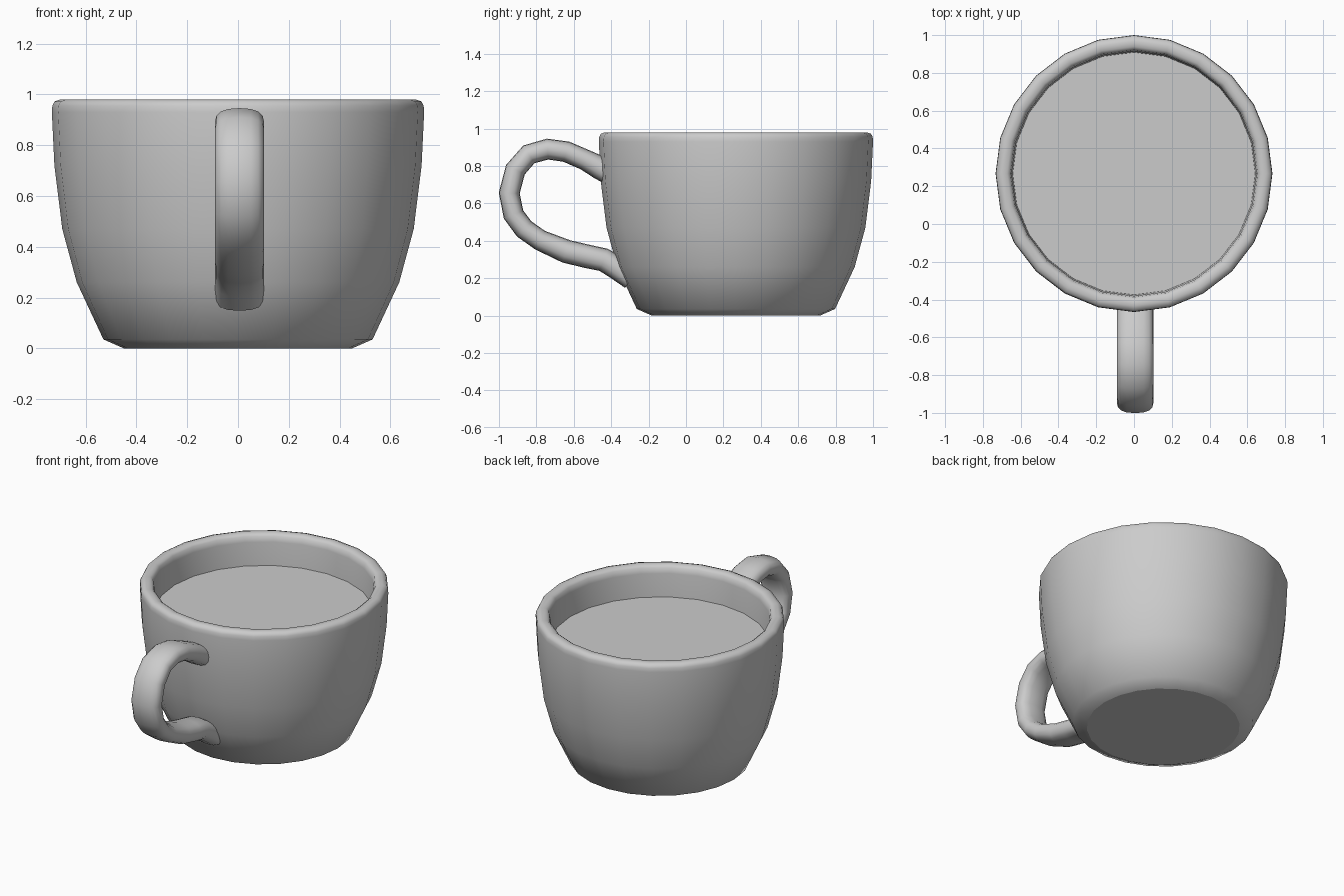
import bpy, bmesh, math
from mathutils import Vector

if "Cube" in bpy.data.objects:
    bpy.data.objects.remove(bpy.data.objects["Cube"])

CY = 0.267      # cup centre along y
SIDES = 24


def finish(name, bm, angle):
    bmesh.ops.recalc_face_normals(bm, faces=bm.faces)
    me = bpy.data.meshes.new(name)
    bm.to_mesh(me)
    bm.free()
    ob = bpy.data.objects.new(name, me)
    bpy.context.collection.objects.link(ob)
    bpy.ops.object.select_all(action='DESELECT')
    ob.select_set(True)
    bpy.context.view_layer.objects.active = ob
    bpy.ops.object.shade_smooth_by_angle(angle=math.radians(angle))
    return ob


def skin(name, rings, angle):
    """Bridge a list of closed point rings and cap both ends."""
    bm = bmesh.new()
    loops = [[bm.verts.new(p) for p in r] for r in rings]
    n = len(loops[0])
    for a, b in zip(loops, loops[1:]):
        for i in range(n):
            j = (i + 1) % n
            bm.faces.new((a[i], a[j], b[j], b[i]))
    caps = [bm.faces.new(loops[0]), bm.faces.new(loops[-1])]
    for e in caps[0].edges:
        e.smooth = False
    return finish(name, bm, angle)


def circle(r, z):
    return [(r * math.sin(2 * math.pi * i / SIDES),
             CY + r * math.cos(2 * math.pi * i / SIDES), z) for i in range(SIDES)]


# Cup body: outer wall, rounded rim, inner wall and inner floor
profile = [(0.45, 0), (0.53, 0.035), (0.635, 0.26), (0.692, 0.47), (0.723, 0.72),
           (0.733, 0.93), (0.731, 0.955), (0.722, 0.972), (0.70, 0.98),
           (0.672, 0.978), (0.655, 0.965), (0.648, 0.93), (0.642, 0.78),
           (0.61, 0.47), (0.555, 0.26), (0.47, 0.08)]
skin("cup_body", [circle(r, z) for r, z in profile], 50)

# Liquid surface
bm = bmesh.new()
bm.faces.new([bm.verts.new(p) for p in reversed(circle(0.643, 0.78))])
finish("liquid", bm, 30)

# Handle: flattened rounded section swept along a path in the y-z plane
path = [(-0.41, 0.763), (-0.46, 0.79), (-0.54, 0.833), (-0.64, 0.876), (-0.74, 0.890),
        (-0.84, 0.862), (-0.912, 0.78), (-0.945, 0.655), (-0.922, 0.54),
        (-0.865, 0.463), (-0.78, 0.403), (-0.64, 0.343), (-0.53, 0.317),
        (-0.44, 0.298), (-0.37, 0.255), (-0.29, 0.20)]
pts = [Vector((0.006, y, z)) for y, z in path]


def power(v):
    return math.copysign(abs(v) ** 0.8, v)


rings = []
for i, p in enumerate(pts):
    t = (pts[min(i + 1, len(pts) - 1)] - pts[max(i - 1, 0)]).normalized()
    nrm = Vector((0, -t.z, t.y))
    half = 0.056 + 0.007 * (i < 2 or i > 10)
    rings.append([p + Vector((0.097 * power(math.cos(a)), 0, 0)) + nrm * half * power(math.sin(a))
                  for a in (2 * math.pi * k / 16 for k in range(16))])
skin("handle", rings, 60)
